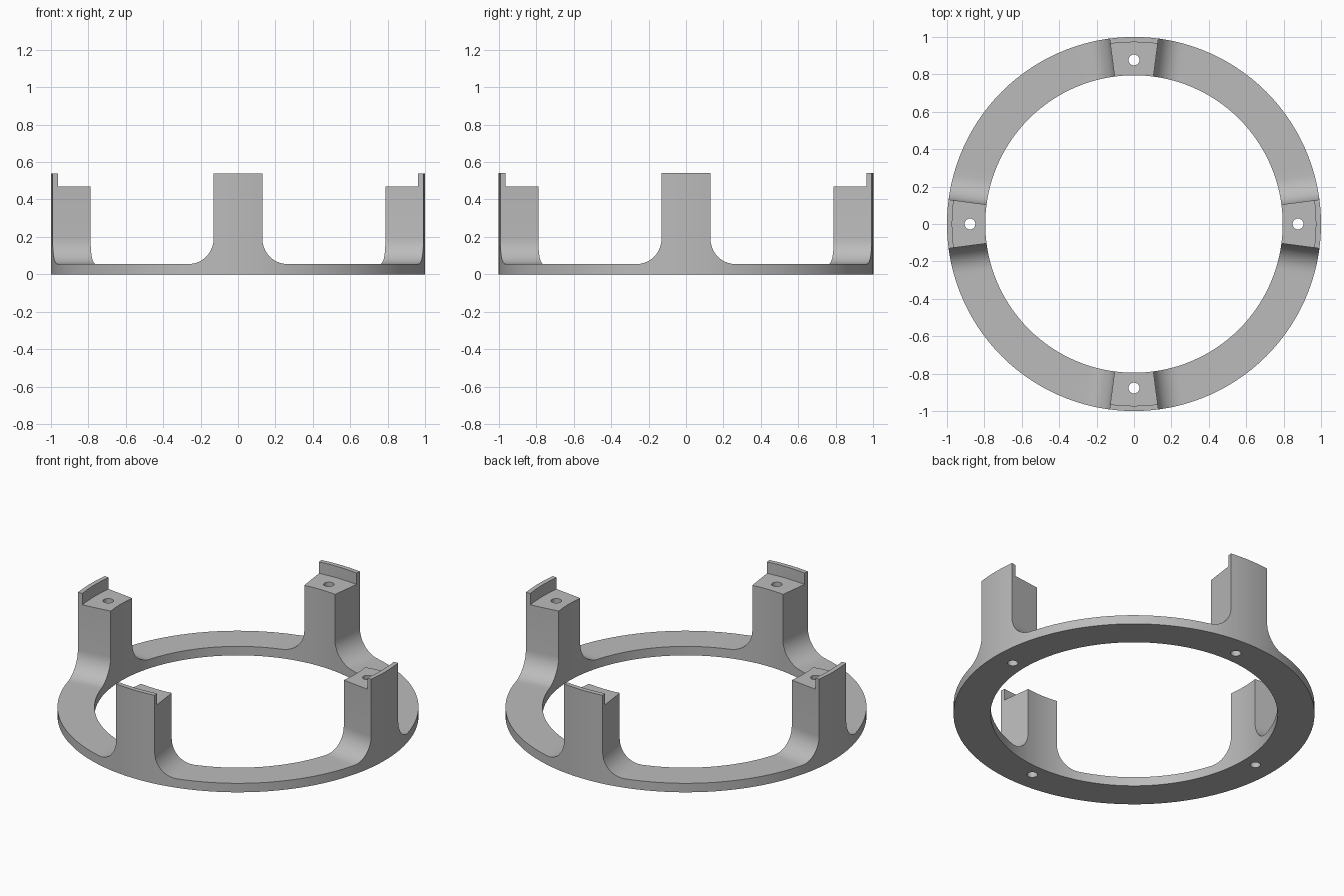
import bpy, bmesh, math

if "Cube" in bpy.data.objects:
    bpy.data.objects.remove(bpy.data.objects["Cube"])

R_IN, R_OUT, R_LIP = 0.795, 1.0, 0.972
Z_RING, Z_SEAT, Z_TOP = 0.055, 0.47, 0.54
HALF = 0.131          # half angle of a post
FILLET = 0.135        # radius of the blend between post and ring
R_BOLT, R_HOLE = 0.877, 0.029

grey = bpy.data.materials.new("grey")
grey.diffuse_color = (0.5, 0.5, 0.5, 1)
grey.use_nodes = True
grey.node_tree.nodes["Principled BSDF"].inputs["Base Color"].default_value = grey.diffuse_color


def new_object(name, bm):
    bmesh.ops.recalc_face_normals(bm, faces=bm.faces)
    mesh = bpy.data.meshes.new(name)
    bm.to_mesh(mesh)
    bm.free()
    mesh.materials.append(grey)
    ob = bpy.data.objects.new(name, mesh)
    bpy.context.collection.objects.link(ob)
    return ob


def cylinder(bm, x, y, r, z0, z1, seg):
    res = bmesh.ops.create_cone(bm, cap_ends=True, segments=seg, radius1=r, radius2=r, depth=z1 - z0)
    bmesh.ops.translate(bm, verts=res["verts"], vec=(x, y, (z0 + z1) / 2))


def cut(ob, cutter):
    cutter.hide_render = True
    mod = ob.modifiers.new("cut", "BOOLEAN")
    mod.operation, mod.solver, mod.object = "DIFFERENCE", "EXACT", cutter
    bpy.context.view_layer.objects.active = ob
    bpy.ops.object.modifier_apply(modifier=mod.name)
    bpy.data.objects.remove(cutter)


# Angle at radius r for a point at distance d from a post's side face
def side(r, d):
    return HALF + math.asin(d / r)


# Columns around one quarter: (angle at inner radius, angle at outer radius, height)
def quarter():
    cols = [(HALF * i / 4, HALF * i / 4, Z_TOP) for i in range(-4, 5)]
    blend = []
    for i in range(11):
        t = math.pi / 2 * i / 10
        d = FILLET * (1 - math.cos(t))
        blend.append((side(R_IN, d), side(R_OUT, d), Z_RING + FILLET * (1 - math.sin(t))))
    cols += blend
    end_in, end_out, _ = blend[-1]
    for i in range(1, 20):
        f = i / 20
        cols.append((end_in + f * (math.pi / 2 - 2 * end_in),
                     end_out + f * (math.pi / 2 - 2 * end_out), Z_RING))
    cols += [(math.pi / 2 - a, math.pi / 2 - b, z) for a, b, z in reversed(blend)]
    return cols


# Ring with four posts, swept as one closed section
bm = bmesh.new()
loops = []
for q in range(4):
    for a, b, z in quarter():
        a += q * math.pi / 2
        b += q * math.pi / 2
        loops.append([bm.verts.new((r * math.cos(t), r * math.sin(t), h))
                      for r, t, h in ((R_IN, a, 0), (R_OUT, b, 0), (R_OUT, b, z), (R_IN, a, z))])
for k, lo in enumerate(loops):
    nx = loops[(k + 1) % len(loops)]
    for j in range(4):
        m = (j + 1) % 4
        bm.faces.new((lo[j], lo[m], nx[m], nx[j]))
bmesh.ops.remove_doubles(bm, verts=bm.verts, dist=1e-5)
ring = new_object("ring_with_posts", bm)

# Seat notch that leaves a thin outer lip on each post
bm = bmesh.new()
cylinder(bm, 0, 0, R_LIP, Z_SEAT, 0.7, 192)
cut(ring, new_object("seat_cutter", bm))

# Bolt holes straight through the posts
bm = bmesh.new()
for q in range(4):
    t = q * math.pi / 2
    cylinder(bm, R_BOLT * math.cos(t), R_BOLT * math.sin(t), R_HOLE, -0.1, 0.8, 24)
cut(ring, new_object("hole_cutter", bm))

bpy.ops.object.select_all(action="DESELECT")
ring.select_set(True)
bpy.context.view_layer.objects.active = ring
bpy.ops.object.shade_smooth_by_angle(angle=math.radians(30))
